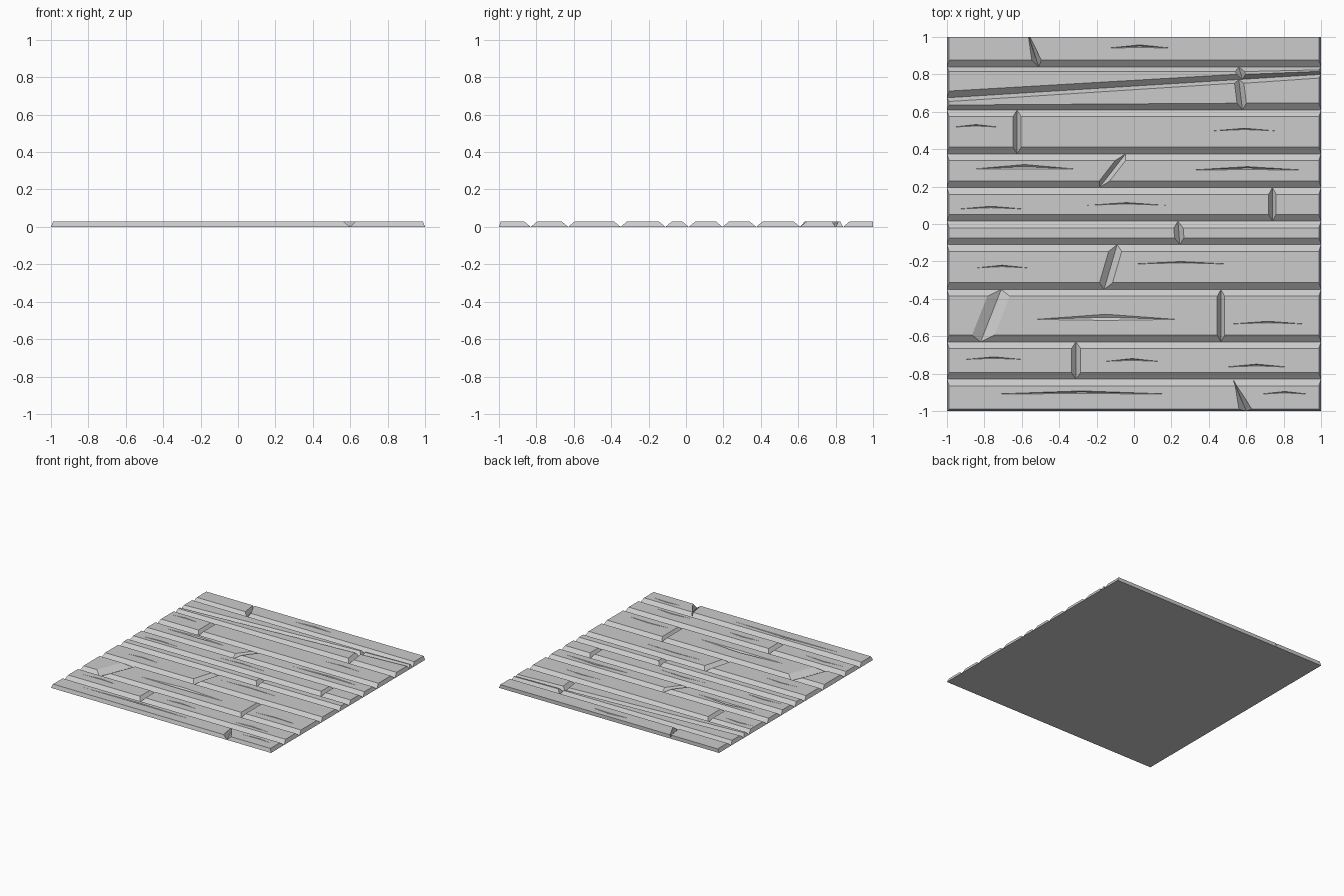
import bpy, bmesh

if "Cube" in bpy.data.objects:
    bpy.data.objects.remove(bpy.data.objects["Cube"])

H = 0.03          # board thickness
END = 0.012       # chamfer on the outer board ends
SLOPE = 0.036     # chamfer along the long edges


def finish(name, bm):
    bmesh.ops.recalc_face_normals(bm, faces=bm.faces)
    me = bpy.data.meshes.new(name)
    bm.to_mesh(me)
    bm.free()
    ob = bpy.data.objects.new(name, me)
    bpy.context.scene.collection.objects.link(ob)
    return ob


def lerp(a, b, t):
    return a + (b - a) * t


def board_row(name, front, back, joints, slopes):
    """front/back: y of the edge at both ends of the row.
    joints: (x at front, x at back, half-width at front, half-width at back)."""
    bm = bmesh.new()
    stops = [(-1, -1, END, END), *joints, (1, 1, END, END)]
    for a, b in zip(stops, stops[1:]):
        low, top = [], []
        for stop, edge, side in ((a, 0, 1), (b, 0, -1), (b, 1, -1), (a, 1, 1)):
            x = stop[edge]
            t = (x + 1) / 2
            yf, yb = lerp(*front, t), lerp(*back, t)
            s = min(slopes[edge], (yb - yf) * 0.4)
            tx = lerp(x, stop[1 - edge], s / (yb - yf)) + side * stop[2 + edge]
            low.append(bm.verts.new((x, yb if edge else yf, 0)))
            top.append(bm.verts.new((tx, yb - s if edge else yf + s, H)))
        bm.faces.new(low)
        bm.faces.new(top)
        for i in range(4):
            j = (i + 1) % 4
            bm.faces.new((low[i], low[j], top[j], top[i]))
    return finish(name, bm)


def carve_crack(board, x0, x1, y, width):
    """Cut a thin, slightly bowed spindle with a V-shaped section."""
    bm = bmesh.new()
    up, bow = H + 0.004, min(0.012, (x1 - x0) * 0.04)
    tips = [bm.verts.new((x, y - bow / 2, up - 0.003)) for x in (x0, x1)]
    mid = (x0 + x1) / 2
    ring = [bm.verts.new((mid, y + bow / 2 + dy * width, z))
            for dy, z in ((-.65, up), (.65, up), (0, H - 0.012))]
    for i in range(3):
        for tip in tips:
            bm.faces.new((tip, ring[i], ring[i - 1]))
    cutter = finish("crack_cutter", bm)
    cutter.hide_render = True
    mod = board.modifiers.new("crack", "BOOLEAN")
    mod.operation, mod.solver, mod.object = "DIFFERENCE", "EXACT", cutter
    bpy.context.view_layer.objects.active = board
    bpy.ops.object.modifier_apply(modifier=mod.name)
    bpy.data.objects.remove(cutter)


# Groove lines from front to back; one row of boards lies between each pair
grooves = [-1, -.83, -.63, -.35, -.11, .015, .195, .375, .61, .84, 1]

# Cross joints per row: x at front, x at back, half-width
joints = {0: [(.6, .53, .035)], 1: [(-.31, -.31, .025)],
          2: [(-.82, -.71, .06), (.465, .465, .02)], 3: [(-.16, -.09, .035)],
          4: [(.245, .235, .025)], 5: [(.74, .74, .02)], 6: [(-.185, -.045, .028)],
          7: [(-.625, -.625, .022)], 8: [(.58, .56, .025)], 9: [(-.51, -.56, .026)]}

# Cracks per row: x start, x end, offset from the row's middle, width
cracks = {0: [(-.82, .26, .01, .014), (.66, .95, .01, .008)],
          1: [(-.93, -.57, .01, .008), (-.17, .15, 0, .01), (.47, .84, -.03, .01)],
          2: [(-.56, .26, -.015, .034), (.49, .94, -.04, .008)],
          3: [(-.86, -.55, 0, .008), (-.05, .55, .02, .007)],
          5: [(-.96, -.57, -.02, .008), (-.27, .19, 0, .007)],
          6: [(-.87, -.3, .015, .025), (.27, .94, .008, .016)],
          7: [(-.98, -.71, .03, .008), (.4, .78, .01, .007)],
          9: [(-.16, .22, .025, .014)]}

last = len(grooves) - 2
for n, (y0, y1) in enumerate(zip(grooves, grooves[1:])):
    # outermost edges stand nearly upright
    slopes = (0.01 if n == 0 else SLOPE, 0 if n == last else SLOPE)
    # joints in the border rows are wedges closing towards the back
    ends = [(f, b, w, .004 if n in (0, last) else w) for f, b, w in joints[n]]
    if n == 8:
        # this row is split along its length by a slanted break
        split = (y0 + .065, y1 - .04)
        board_row("split_board_front", (y0, y0), split, ends, (SLOPE, .02))
        board_row("split_board_back", split, (y1, y1), ends, (SLOPE, .025))
        continue
    board = board_row(f"floor_board_row_{n + 1}", (y0, y0), (y1, y1), ends, slopes)
    for x0, x1, dy, width in cracks.get(n, []):
        carve_crack(board, x0, x1, (y0 + y1) / 2 + dy, width)
